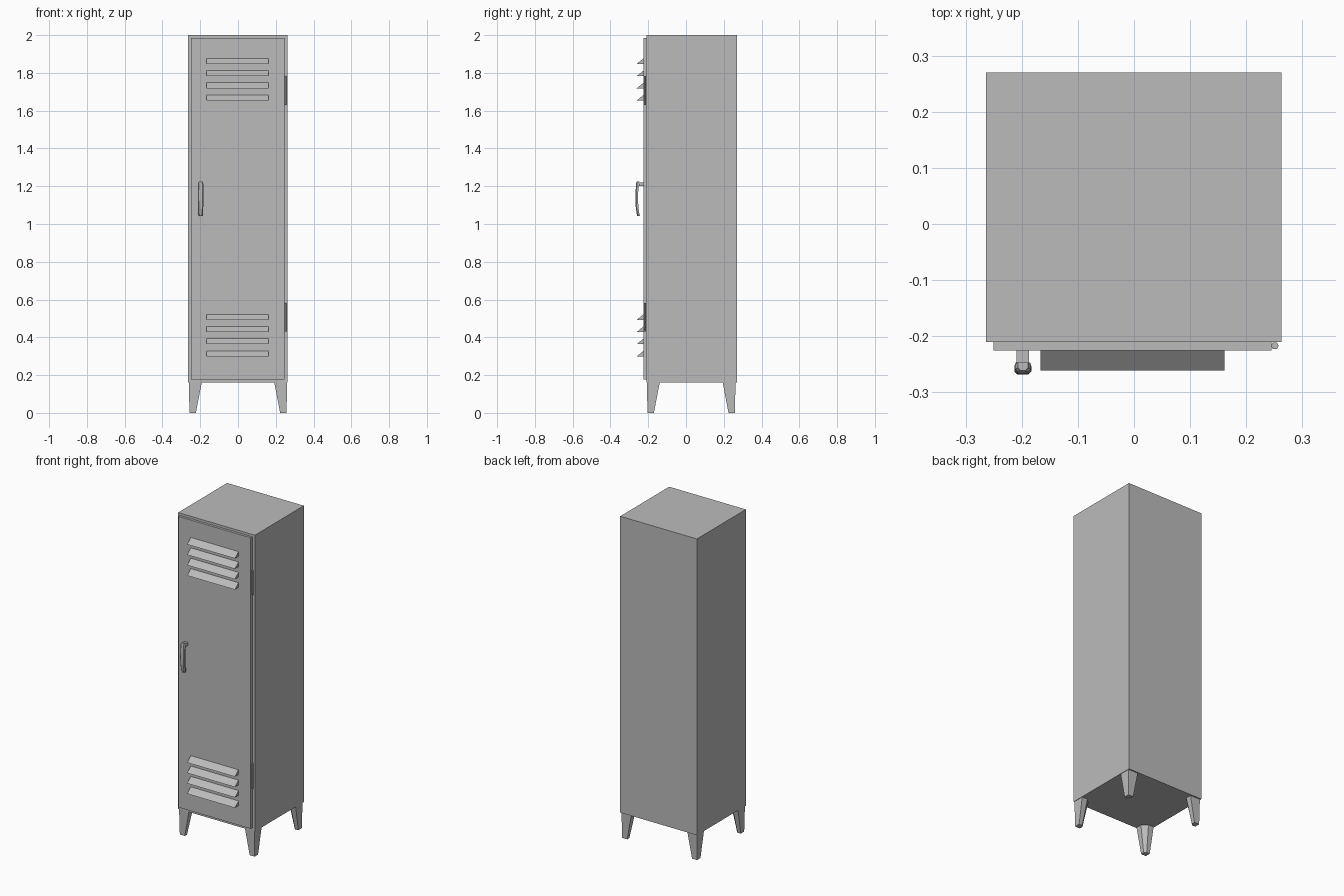
import bpy, bmesh
from mathutils import Vector

old = bpy.data.objects.get("Cube")
if old:
    bpy.data.objects.remove(old, do_unlink=True)

GREY = (0.5, 0.5, 0.5, 1)
steel = bpy.data.materials.new("grey_steel")
steel.use_nodes = True
steel.diffuse_color = GREY
steel.node_tree.nodes["Principled BSDF"].inputs["Base Color"].default_value = GREY


def loft(name, sections):
    """Skin a row of matching closed cross-sections and cap both ends."""
    bm = bmesh.new()
    rings = [[bm.verts.new(p) for p in ring] for ring in sections]
    n = len(rings[0])
    for a, b in zip(rings, rings[1:]):
        for i in range(n):
            j = (i + 1) % n
            bm.faces.new((a[i], a[j], b[j], b[i]))
    bm.faces.new(rings[0])
    bm.faces.new(rings[-1])
    bmesh.ops.recalc_face_normals(bm, faces=bm.faces)
    mesh = bpy.data.meshes.new(name)
    bm.to_mesh(mesh)
    bm.free()
    mesh.materials.append(steel)
    obj = bpy.data.objects.new(name, mesh)
    bpy.context.collection.objects.link(obj)
    return obj


def box(name, x0, x1, y0, y1, z0, z1):
    return loft(name, [[(x0, y0, z), (x1, y0, z), (x1, y1, z), (x0, y1, z)]
                       for z in (z0, z1)])


# Cabinet and door
box("cabinet", -0.264, 0.263, -0.21, 0.27, 0.16, 2.0)
box("door", -0.25, 0.245, -0.225, -0.208, 0.178, 1.985)

# Louvres: wedges that slope outward and down, flat underneath
for group, base in (("upper", 1.654), ("lower", 0.299)):
    for i in range(4):
        z = base + i * 0.0645
        wedge = [(-0.223, z), (-0.261, z), (-0.223, z + 0.031)]
        loft(f"{group}_louvre_{i + 1}",
             [[(x, y, h) for y, h in wedge] for x in (-0.167, 0.161)])

# Hinge barrels on the door's left edge
for group, z0 in (("upper", 1.63), ("lower", 0.43)):
    hexagon = [Vector((0.007, 0)), Vector((0.0035, 0.006)), Vector((-0.0035, 0.006)),
               Vector((-0.007, 0)), Vector((-0.0035, -0.006)), Vector((0.0035, -0.006))]
    loft(f"{group}_hinge", [[(0.251 + p.x, -0.217 + p.y, z) for p in hexagon]
                            for z in (z0, z0 + 0.153)])

# Handle: a bowed grip hanging from one short post
HX = -0.198
box("handle_post", HX - 0.011, HX + 0.011, -0.25, -0.223, 1.2, 1.22)
path = [(-0.254, 1.225, 0.009), (-0.257, 1.215, 0.014), (-0.26, 1.17, 0.015),
        (-0.261, 1.13, 0.015), (-0.259, 1.09, 0.014), (-0.254, 1.055, 0.013),
        (-0.251, 1.042, 0.009)]
grip = []
for y, z, w in path:
    d, c = 0.007, 0.005
    grip.append([(HX + sx, y + sy, z) for sx, sy in (
        (-w, d), (-w, -d + c), (-w + c, -d), (w - c, -d), (w, -d + c), (w, d))])
loft("handle_grip", grip)


# Legs: tapered, with the inner corner cut off
def leg(name, cx, cy, sx, sy):
    def ring(inset, size, cut, z):
        pts = [(0, 0), (size, 0), (size, size - cut), (size - cut, size), (0, size)]
        return [(cx - sx * (inset + u), cy - sy * (inset + v), z) for u, v in pts]
    loft(name, [ring(0.006, 0.034, 0.012, 0), ring(0.003, 0.068, 0.03, 0.162)])


for front, cy, sy in (("front", -0.21, -1), ("back", 0.265, 1)):
    for side, sx in (("left", 1), ("right", -1)):
        leg(f"{front}_{side}_leg", sx * 0.263, cy, sx, sy)
